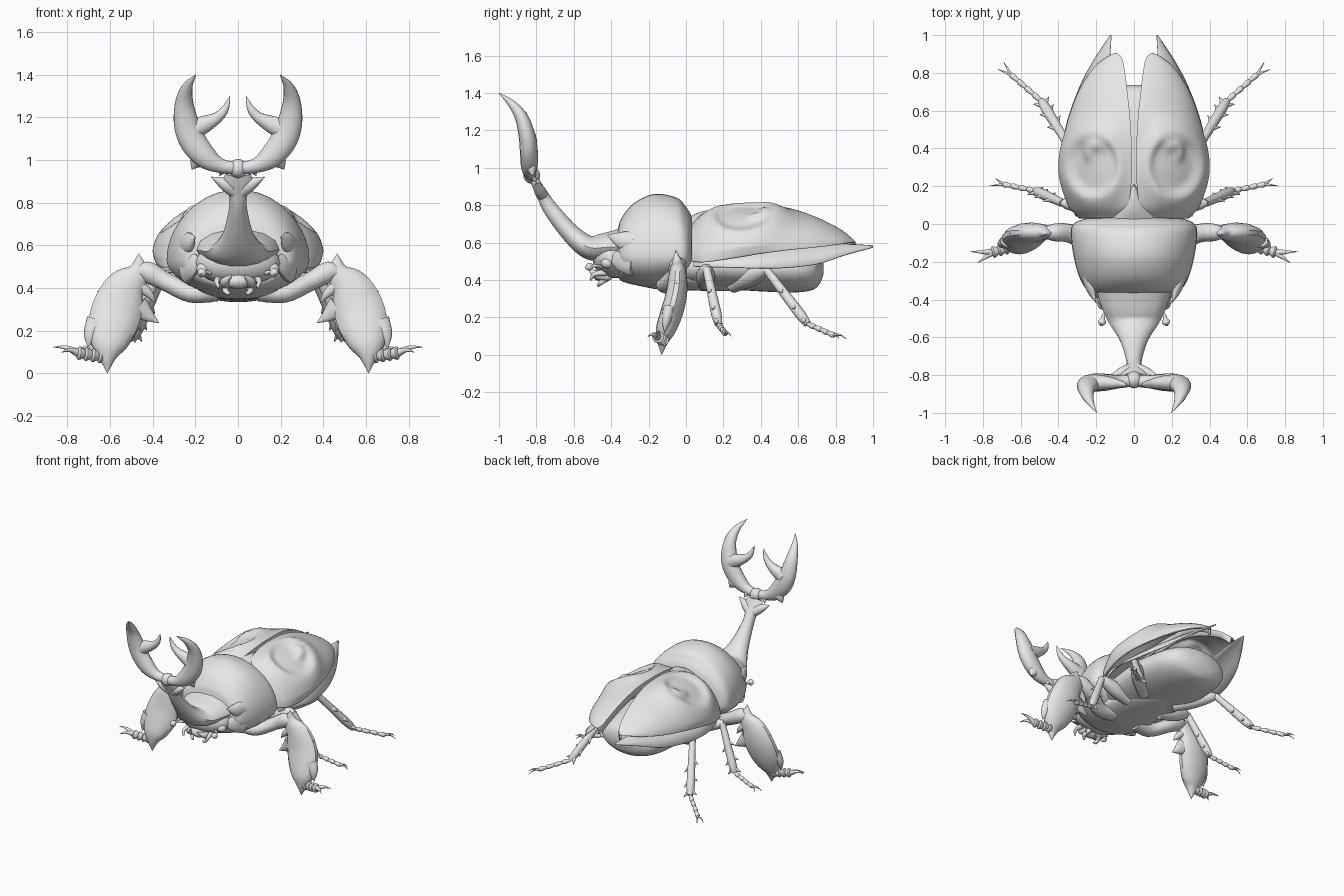
import bpy, bmesh, math
from mathutils import Vector

shell = bpy.data.materials.new("shell_grey")
shell.diffuse_color = (0.8, 0.8, 0.8, 1)


def spline(rows, n):
    """Catmull-Rom interpolation through rows of numbers, n steps per span."""
    rows = [Vector(r) for r in rows]
    p = [rows[0] * 2 - rows[1]] + rows + [rows[-1] * 2 - rows[-2]]
    out = []
    for i in range(1, len(p) - 2):
        a, b, c, d = p[i - 1:i + 3]
        for k in range(n):
            t = k / n
            out.append(0.5 * (2 * b + (c - a) * t + (2 * a - 5 * b + 4 * c - d) * t * t
                              + (3 * b - a - 3 * c + d) * t ** 3))
    return out + [rows[-1]]


def finish(name, bm, mirror=False, thick=0, angle=40):
    bmesh.ops.recalc_face_normals(bm, faces=bm.faces)
    me = bpy.data.meshes.new(name)
    bm.to_mesh(me)
    bm.free()
    me.materials.append(shell)
    ob = bpy.data.objects.new(name, me)
    bpy.context.collection.objects.link(ob)
    bpy.context.view_layer.objects.active = ob
    ob.select_set(True)
    bpy.ops.object.shade_smooth_by_angle(angle=math.radians(angle))
    ob.select_set(False)
    if thick:
        m = ob.modifiers.new("thickness", 'SOLIDIFY')
        m.thickness, m.offset = thick, -1
    if mirror:
        ob.modifiers.new("mirror", 'MIRROR')
    return ob


def skin(bm, rings, closed=True):
    vs = [[bm.verts.new(p) for p in r] for r in rings]
    n = len(vs[0])
    for a, b in zip(vs, vs[1:]):
        for i in range(n if closed else n - 1):
            j = (i + 1) % n
            bm.faces.new((a[i], a[j], b[j], b[i]))
    if closed:
        bm.faces.new(vs[0])
        bm.faces.new(vs[-1])


def tube(bm, pts, ref=(0, 1, 0), steps=5, sides=14):
    """Tapered tube; rows are x, y, z, radius along ref, radius across it."""
    rows = spline([p if len(p) == 5 else (*p, p[3]) for p in pts], steps)
    cen = [Vector(r[:3]) for r in rows]
    rings = []
    for i, r in enumerate(rows):
        t = (cen[min(i + 1, len(cen) - 1)] - cen[max(i - 1, 0)]).normalized()
        s = Vector(ref)
        s = (s - t * s.dot(t)).normalized()
        c = t.cross(s)
        ra, rb = max(r[3], .001), max(r[4], .001)
        rings.append([cen[i] + s * ra * math.cos(a) + c * rb * math.sin(a)
                      for a in (2 * math.pi * k / sides for k in range(sides))])
    skin(bm, rings)


def part(name, tubes, ref=(0, 1, 0), mirror=True, steps=5):
    bm = bmesh.new()
    for pts in tubes:
        tube(bm, pts, ref, steps)
    return finish(name, bm, mirror)


def hull(name, stations, sides=40):
    """Body loft; rows are y, half width, top, widest height, bottom."""
    bm = bmesh.new()
    rings = []
    for y, w, zt, zm, zb in spline(stations, 6):
        ring = []
        for k in range(sides):
            a = 2 * math.pi * k / sides
            h = zt - zm if math.sin(a) > 0 else zm - zb
            ring.append((w * math.cos(a), y, zm + h * math.sin(a)))
        rings.append(ring)
    skin(bm, rings)
    return finish(name, bm)


def ball(name, c, r, mirror=False):
    bm = bmesh.new()
    bmesh.ops.create_uvsphere(bm, u_segments=20, v_segments=12, radius=1)
    for v in bm.verts:
        v.co = Vector([c[i] + v.co[i] * r[i] for i in range(3)])
    return finish(name, bm, mirror)


# Main body
hull("pronotum", [(-.365, .19, .67, .55, .42), (-.345, .25, .73, .54, .395), (-.28, .29, .81, .53, .375),
                  (-.17, .32, .86, .53, .36), (-.05, .335, .84, .53, .385), (0, .32, .79, .53, .42),
                  (.025, .27, .75, .53, .44), (.04, .18, .70, .53, .46)])
hull("abdomen", [(-.04, .2, .56, .47, .38), (.03, .25, .6, .47, .36), (.3, .285, .62, .47, .345),
                 (.55, .265, .6, .46, .333), (.67, .22, .57, .46, .345), (.715, .15, .54, .46, .38),
                 (.735, .06, .5, .46, .43)])
hull("scutellum", [(.02, .12, .74, .68, .6), (.08, .085, .765, .7, .62), (.15, .04, .775, .72, .65),
                   (.21, .004, .77, .74, .7)])
hull("sternum", [(-.3, .1, .5, .42, .38), (-.15, .2, .5, .41, .35), (0, .2, .5, .41, .345),
                 (.2, .16, .5, .41, .34), (.32, .06, .5, .4, .345)])

# Wing covers with a broad raised curl around a shallow bowl
bm = bmesh.new()
rings = []
for y, xi, xo, zi, zo in spline([(.03, .07, .29, .70, .50), (.10, .03, .35, .76, .495), (.25, .012, .385, .795, .515),
                                 (.4, .012, .38, .80, .54), (.55, .02, .35, .785, .56), (.7, .035, .295, .735, .575),
                                 (.82, .05, .22, .675, .59), (.88, .065, .15, .63, .6), (.905, .09, .105, .605, .6)], 8):
    ring = [(xi, y, zi - .05)]
    for k in range(41):
        a = k / 40 * math.pi / 2
        s, c = math.sin(a) ** 1.1, max(math.cos(a), 0) ** 1.1
        x, z = xi + (xo - xi) * s, zo + (zi - zo) * c
        rho = math.hypot((x - .205) / .12, (y - .31) / .15)
        d = .032 * math.exp(-((rho - 1.15) / (.22 if rho < 1.15 else .5)) ** 2)
        hook = math.hypot((x - .20) / .05, (y - .42) / .035)
        d += .034 * math.exp(-hook ** 2) + .02 * math.exp(-((x - .235) / .025) ** 2 - ((y - .37) / .035) ** 2)
        d *= min(1, k / 8, (40 - k) / 5)
        ring.append((x + d * math.sin(a), y, z + d * math.cos(a)))
    rings.append(ring)
skin(bm, rings, closed=False)
finish("wing_cover", bm, True, .015)

# Thin hind wings under the covers
bm = bmesh.new()
skin(bm, [[(xi + (xo - xi) * t, y, zi + (zo - zi) * t * t) for t in (0, .25, .5, .75, 1)]
          for y, xi, zi, xo, zo in spline([(.04, .2, .55, .31, .475), (.28, .2, .58, .388, .468), (.5, .18, .6, .365, .466),
                                           (.7, .15, .6, .30, .487), (.85, .13, .595, .225, .535),
                                           (1, .12, .585, .127, .575)], 5)], closed=False)
finish("hind_wing", bm, True, .006)

# Head and horn stem
ball("head", (0, -.38, .515), (.2, .12, .105))
part("horn_stem", [[(0, -.34, .58, .2, .10), (0, -.43, .575, .175, .08), (0, -.52, .575, .135, .065),
                    (0, -.615, .648, .075, .052), (0, -.72, .775, .042, .042), (0, -.765, .85, .045, .033),
                    (0, -.79, .895, .07, .028), (0, -.81, .935, .06, .025)]], (1, 0, 0), False)
part("horn_flare", [[(0, -.76, .84, .03), (.06, -.785, .885, .03), (.125, -.80, .92, .002)]])
ball("horn_knot", (0, -.825, .96), (.042, .045, .045))

# Forked horn prongs, inner hooks and spurs
part("horn_prong", [
    [(0, -.83, .96, .03), (.08, -.835, .972, .035), (.15, -.838, 1.012, .045, .055), (.21, -.84, 1.085, .048, .064),
     (.242, -.85, 1.17, .045, .06), (.252, -.88, 1.27, .035, .043), (.236, -.935, 1.345, .02, .024), (.197, -1, 1.4, .001)],
    [(.22, -.84, 1.14, .045, .055), (.15, -.84, 1.17, .036, .04), (.095, -.845, 1.2, .025, .026),
     (.06, -.85, 1.24, .016, .018), (.037, -.855, 1.3, .001)],
    [(.16, -.835, 1.03, .035, .06), (.195, -.825, .99, .025, .035), (.217, -.82, .955, .001)],
    [(.07, -.825, .96, .025), (.085, -.80, .925, .001)]])

# Face details
part("collar_flap", [[(.235, -.28, .60, .045, .06), (.225, -.35, .615, .025, .045), (.2, -.42, .64, .001)],
                     [(.24, -.28, .50, .04, .08), (.21, -.35, .51, .025, .06), (.18, -.40, .52, .005, .02)]], (1, 0, 0))
ball("eye", (.16, -.42, .49), (.035, .035, .03), True)
part("antenna", [[(.13, -.45, .47, .01), (.16, -.48, .475, .008), (.165, -.5, .475, .012),
                  (.17, -.52, .47, .022), (.175, -.54, .465, .004)]], (1, 0, 0))
part("mouthparts", [[(.05, -.42, .42, .03), (.06, -.48, .43, .022), (.03, -.52, .46, .004)],
                    [(.04, -.41, .42, .02), (.06, -.45, .39, .014), (.04, -.47, .37, .008)],
                    [(.09, -.43, .44, .02), (.1, -.49, .43, .012), (.09, -.51, .40, .006)]], (1, 0, 0))
ball("lip", (0, -.46, .43), (.06, .04, .035))


def foot(name, a, b, r, spread, claw=.8):
    """Beaded foot from a to b, ending in two claws."""
    a, b = Vector(a), Vector(b)
    seg, side = (b - a) / 4, Vector(spread)
    tubes = []
    for i in range(4):
        p, q = a + seg * i, a + seg * (i + 1.1)
        tubes.append([(*p, r * .6), (*p.lerp(q, .75), r), (*q, r * .6)])
    for s in (-1, 1):
        m = b + seg * claw + side * s * .5 + Vector((0, 0, .012))
        tubes.append([(*b, r * .6), (*m, r * .3), (*(b + seg * 2 * claw + side * s), .001)])
    part(name, tubes, (0, 0, 1), steps=3)


# Front legs: stout thigh and broad toothed digging shin
part("front_thigh", [[(.1, -.1, .385, .06, .05), (.22, -.1, .375, .055, .045), (.34, -.05, .43, .05, .045),
                      (.43, -.045, .475, .045, .05), (.49, -.05, .46, .02)]])
part("front_shin", [
    [(.465, -.055, .56, .001), (.47, -.045, .475, .035, .055), (.53, -.045, .395, .052, .10),
     (.565, -.055, .305, .058, .12), (.59, -.08, .215, .06, .115), (.607, -.11, .13, .052, .085),
     (.612, -.125, .07, .03, .04), (.612, -.13, 0, .001)],
    [(.47, -.05, .31, .03, .06), (.42, -.045, .27, .018, .03), (.37, -.045, .235, .001)],
    [(.46, -.045, .41, .03), (.415, -.045, .37, .02), (.385, -.045, .33, .001)],
    [(.54, -.07, .21, .03, .05), (.515, -.08, .14, .001)],
    [(.60, -.05, .36, .03, .05), (.66, -.05, .385, .001)],
    [(.66, -.09, .24, .035, .055), (.69, -.105, .18, .025, .035), (.705, -.115, .12, .001)]])
foot("front_foot", (.62, -.115, .075), (.75, -.15, .095), .032, (.02, .03, .012), 1.5)

# Middle and hind legs: thigh, spiny shin, foot
for name, hip, knee, ankle, toe in (
        ("middle", (.13, .1, .385), (.375, .11, .46), (.52, .175, .16), (.69, .21, .115)),
        ("hind", (.12, .25, .37), (.355, .43, .455), (.49, .65, .165), (.65, .79, .105))):
    h, k, a = Vector(hip), Vector(knee), Vector(ankle)
    part(name + "_thigh", [[(*h, .04), (*h.lerp(k, .5), .05), (*h.lerp(k, .9), .034), (*h.lerp(k, 1.06), .01)]],
         (0, 0, 1))
    spines = [[(*k.lerp(a, t), .02), (*(k.lerp(a, t + .12) + Vector((s * .042, -s * .02, s * .012))), .001)]
              for t, s in ((.35, 1), (.45, -1), (.65, 1), (.72, -1), (.9, 1), (.9, -1))]
    part(name + "_shin", [[(*k, .022), (*k.lerp(a, .3), .024), (*k.lerp(a, .8), .028), (*a, .02)]] + spines,
         (1, -1, 0))
    foot(name + "_foot", ankle, toe, .016, (-.015, .02, 0), .7)
